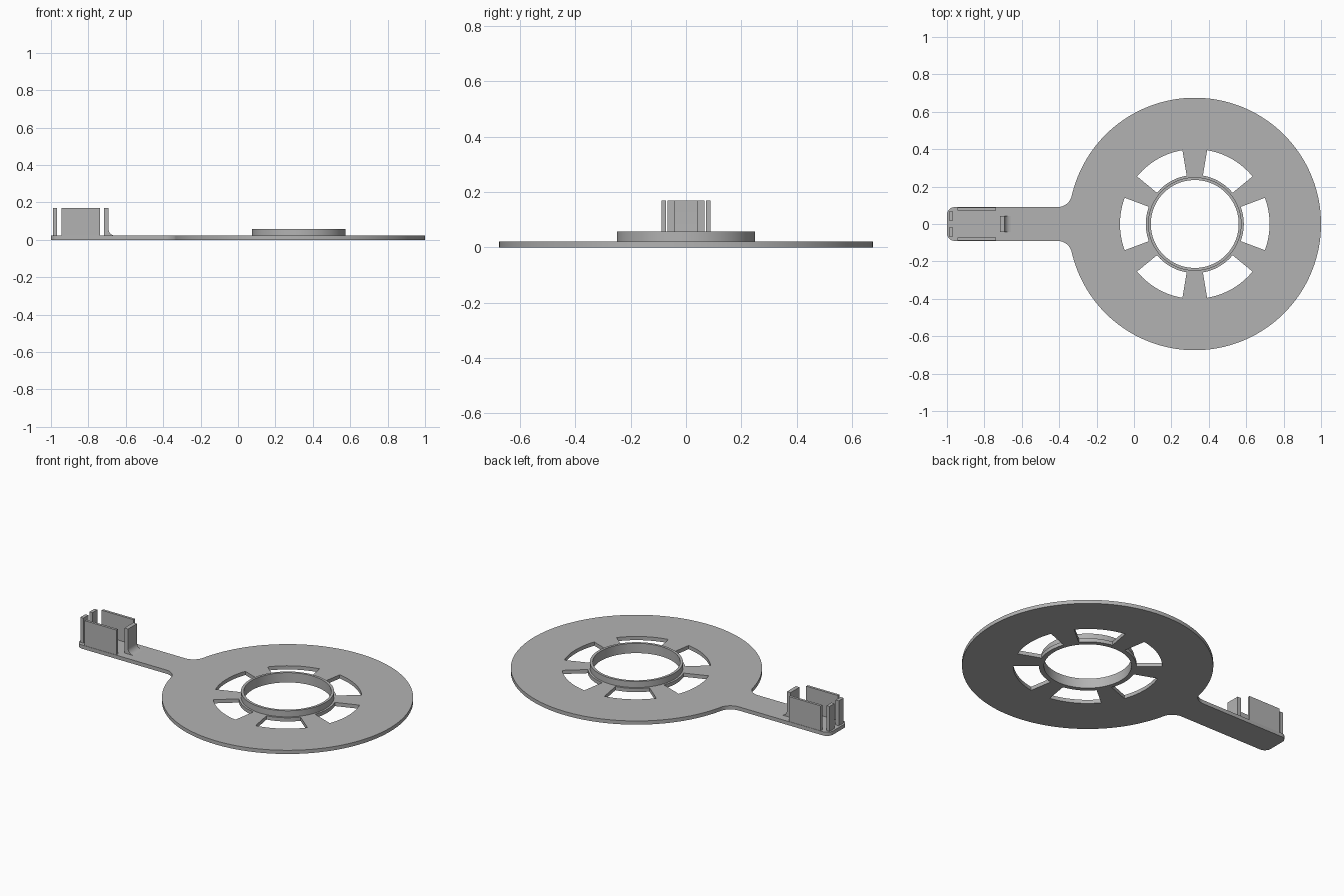
import bpy, bmesh
from math import cos, sin, pi, radians, atan2

cube = bpy.data.objects.get("Cube")
if cube:
    bpy.data.objects.remove(cube, do_unlink=True)

grey = bpy.data.materials.new("plain grey")
grey.use_nodes = True
colour = (0.45, 0.45, 0.45, 1)
grey.diffuse_color = colour
grey.node_tree.nodes["Principled BSDF"].inputs["Base Color"].default_value = colour

CX, DISC_R, HOLE_R = 0.325, 0.675, 0.235
THICK, ARM_Y, TOP = 0.022, 0.09, 0.17


def arc(cx, cy, r, a0, a1, n):
    return [(cx + r * cos(a0 + (a1 - a0) * i / n),
             cy + r * sin(a0 + (a1 - a0) * i / n)) for i in range(n + 1)]


def circle(r, n=96):
    return arc(CX, 0, r, 0, 2 * pi, n)[:-1]


def extrude_loops(name, loops, z0, z1):
    """Fill flat outlines (inner ones become holes) and extrude them upward."""
    curve = bpy.data.curves.new(name, "CURVE")
    curve.dimensions = "2D"
    curve.fill_mode = "BOTH"
    curve.extrude = (z1 - z0) / 2
    for pts in loops:
        spline = curve.splines.new("POLY")
        spline.points.add(len(pts) - 1)
        for p, (x, y) in zip(spline.points, pts):
            p.co = (x, y, 0, 1)
        spline.use_cyclic_u = True
    obj = bpy.data.objects.new(name, curve)
    bpy.context.collection.objects.link(obj)
    bpy.ops.object.select_all(action="DESELECT")
    obj.select_set(True)
    bpy.context.view_layer.objects.active = obj
    bpy.ops.object.convert(target="MESH")
    obj = bpy.context.object
    obj.name = name
    bm = bmesh.new()
    bm.from_mesh(obj.data)
    bmesh.ops.remove_doubles(bm, verts=bm.verts, dist=1e-5)
    bmesh.ops.translate(bm, verts=bm.verts, vec=(0, 0, (z0 + z1) / 2))
    bmesh.ops.recalc_face_normals(bm, faces=bm.faces)
    bm.to_mesh(obj.data)
    bm.free()
    obj.data.materials.clear()
    obj.data.materials.append(grey)
    bpy.ops.object.shade_smooth_by_angle(angle=radians(30))
    return obj


def box(name, x0, x1, y0, y1, z0=THICK - 0.002, z1=TOP):
    return extrude_loops(name, [[(x0, y0), (x1, y0), (x1, y1), (x0, y1)]], z0, z1)


# Base plate: disc blended into a rounded arm
blend_x, blend_r = -0.41, 0.08
blend_y = ARM_Y + blend_r
join = atan2(blend_y, blend_x - CX)
corner = 0.04
upper = arc(CX, 0, DISC_R, 0, join, 72)
upper += arc(blend_x, blend_y, blend_r, join - pi, -pi / 2, 10)[1:]
upper += arc(-1 + corner, ARM_Y - corner, corner, pi / 2, pi, 8)
outline = upper + [(x, -y) for x, y in reversed(upper[1:])]

# Six vent windows around the hub
half = radians(20.5)
windows = []
for k in range(6):
    a = k * pi / 3
    windows.append(arc(CX, 0, 0.4, a - half, a + half, 14)
                   + arc(CX, 0, 0.262, a + half, a - half, 14))
extrude_loops("base_plate", [outline, circle(HOLE_R)] + windows, 0, THICK)

# Raised collar around the centre hole
extrude_loops("hub_collar", [circle(0.25), circle(HOLE_R)], THICK, 0.058)

# Clip walls and end posts
for side, s in (("left", 1), ("right", -1)):
    box(side + "_clip_wall", -0.945, -0.737, *sorted((s * 0.073, s * 0.088)))
    box(side + "_end_post", -0.988, -0.968, *sorted((s * 0.02, s * 0.066)))

# Clip tab with a curved foot, extruded across the arm
foot = 0.035
xf = -0.692
profile = [(-0.716, THICK - 0.002), (xf + foot, THICK - 0.002)]
profile += arc(xf + foot, THICK + foot, foot, -pi / 2, -pi, 8)
profile += [(xf, TOP), (-0.716, TOP)]
tab = extrude_loops("clip_tab", [profile], -0.042, 0.042)
tab.rotation_euler.x = pi / 2
